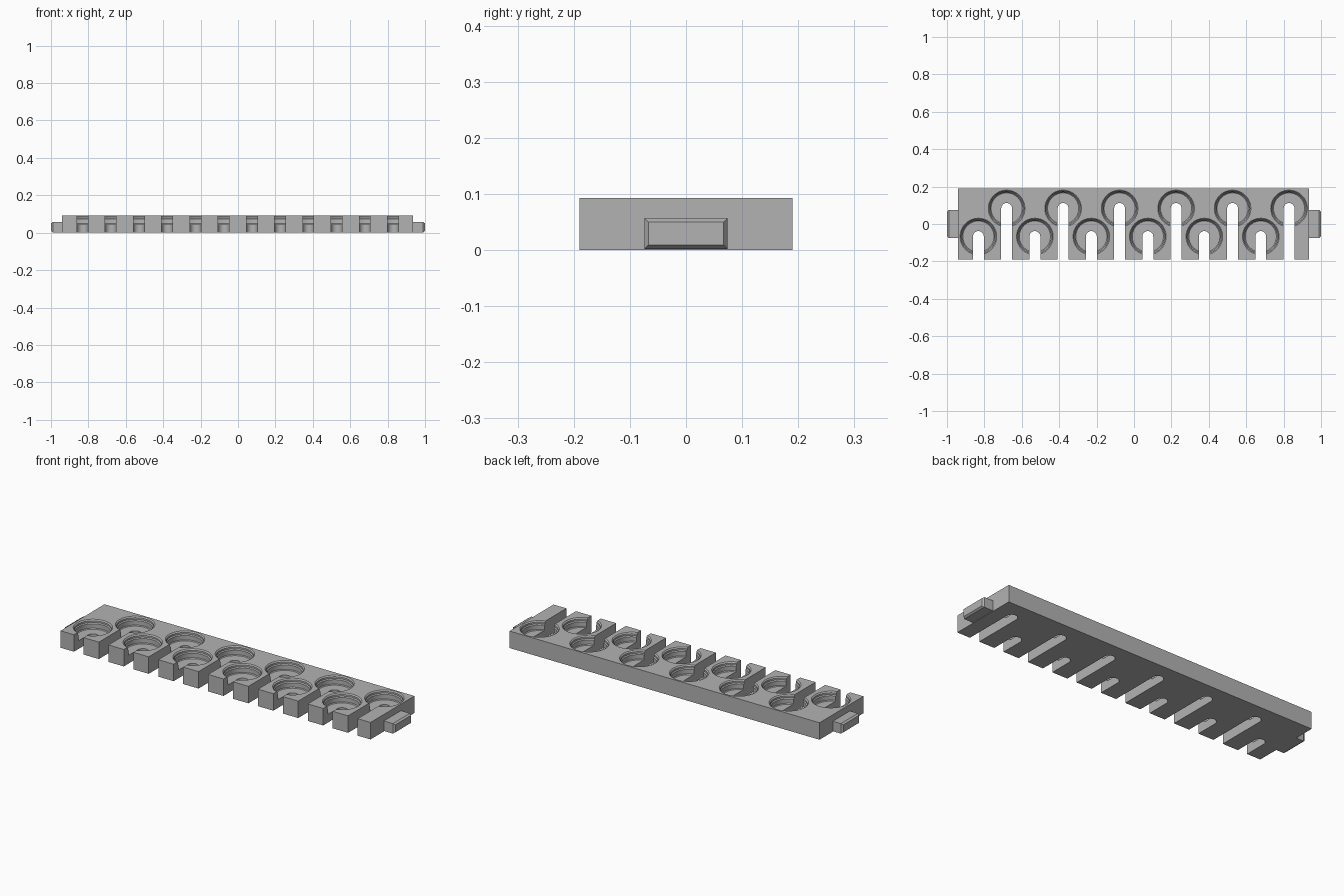
import bpy, bmesh
from math import cos, sin, pi

cube = bpy.data.objects.get("Cube")
if cube:
    bpy.data.objects.remove(cube)

GREY = (0.45, 0.45, 0.45, 1)
grey = bpy.data.materials.new("plain_grey")
grey.use_nodes = True
grey.diffuse_color = GREY
grey.node_tree.nodes["Principled BSDF"].inputs["Base Color"].default_value = GREY

LEFT, RIGHT, HALF_DEPTH, HEIGHT = -0.942, 0.936, 0.19, 0.093
SLOT_R, PITCH, COUNT = 0.029, 0.302, 6
ROWS = [(-0.832, -0.067), (-0.681, 0.083)]
CENTRES = [(x + i * PITCH, y) for x, y in ROWS for i in range(COUNT)]
# Pocket outline as (radius, height), floor to above the top
POCKET = [(0.083, 0.045), (0.087, 0.049), (0.087, 0.073),
          (0.092, 0.078), (0.092, 0.087), (0.098, HEIGHT), (0.098, 0.12)]


def finish(name, bm):
    bmesh.ops.recalc_face_normals(bm, faces=bm.faces)
    mesh = bpy.data.meshes.new(name)
    bm.to_mesh(mesh)
    bm.free()
    mesh.materials.append(grey)
    obj = bpy.data.objects.new(name, mesh)
    bpy.context.collection.objects.link(obj)
    return obj


def loft(bm, rings):
    """Closed solid through a list of matching point rings."""
    loops = [[bm.verts.new(p) for p in ring] for ring in rings]
    for a, b in zip(loops, loops[1:]):
        for i in range(len(a)):
            j = (i + 1) % len(a)
            bm.faces.new((a[i], a[j], b[j], b[i]))
    bm.faces.new(loops[0])
    bm.faces.new(loops[-1])


def block(bm, x0, x1, half_y, z0, z1, chamfer=0.0, depth=0.0):
    """Box grown along x, with its far end optionally chamfered."""
    def ring(x, c):
        h = half_y - c
        return [(x, -h, z0 + c), (x, h, z0 + c), (x, h, z1 - c), (x, -h, z1 - c)]
    rings = [ring(x0, 0), ring(x1 - depth, 0)]
    if chamfer:
        rings.append(ring(x1, chamfer))
    loft(bm, rings)


# Rack body
bm = bmesh.new()
block(bm, LEFT, RIGHT, HALF_DEPTH, 0, HEIGHT)
body = finish("rack_body", bm)

# Round pockets and keyhole slots open to the front
pockets, slots = bmesh.new(), bmesh.new()
for cx, cy in CENTRES:
    loft(pockets, [[(cx + r * cos(2 * pi * i / 64), cy + r * sin(2 * pi * i / 64), z)
                    for i in range(64)] for r, z in POCKET])
    outline = [(cx + SLOT_R * cos(pi * i / 24), cy + SLOT_R * sin(pi * i / 24))
               for i in range(25)]
    outline += [(cx - SLOT_R, -0.3), (cx + SLOT_R, -0.3)]
    loft(slots, [[(x, y, z) for x, y in outline] for z in (-0.1, 0.2)])

bpy.context.view_layer.objects.active = body
for cutter in (finish("pocket_cutter", pockets), finish("slot_cutter", slots)):
    cutter.hide_render = True
    mod = body.modifiers.new("cut", "BOOLEAN")
    mod.operation, mod.solver, mod.object = "DIFFERENCE", "EXACT", cutter
    bpy.ops.object.modifier_apply(modifier=mod.name)
    bpy.data.objects.remove(cutter)

# Chamfered joining tabs at both ends
tabs = []
for name, start, end, depth in (("left_tab", RIGHT, 1.0, 0.01),
                                ("right_tab", LEFT, -1.0, -0.01)):
    bm = bmesh.new()
    block(bm, start, end, 0.074, 0.002, 0.057, 0.007, depth)
    tabs.append(finish(name, bm))

# Smooth the round walls, keep the edges crisp
bpy.ops.object.select_all(action="DESELECT")
body.select_set(True)
bpy.ops.object.shade_smooth_by_angle(angle=0.35)
